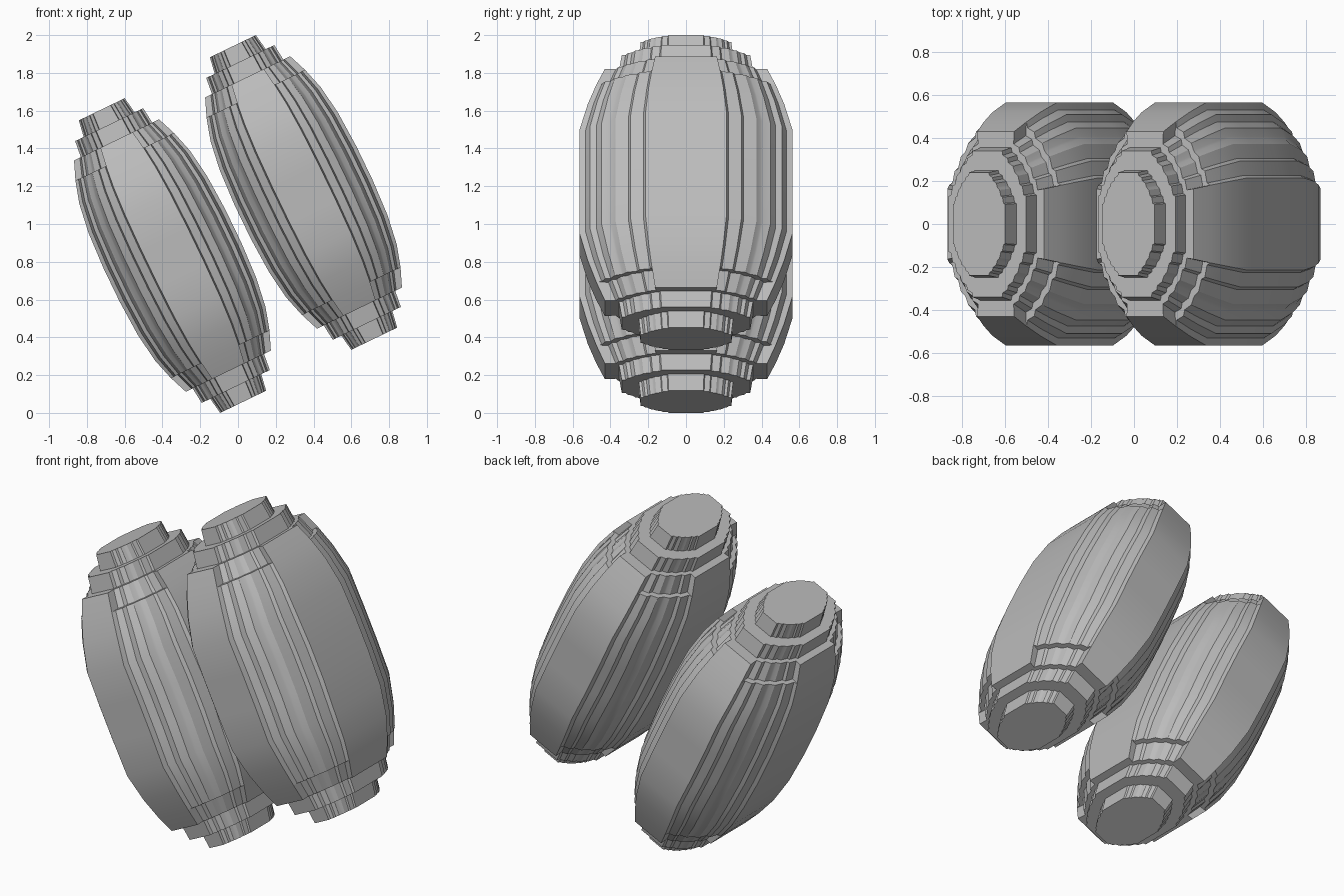
import bpy, bmesh, math

if "Cube" in bpy.data.objects:
    bpy.data.objects.remove(bpy.data.objects["Cube"])

grey = bpy.data.materials.new("plain grey")
grey.use_nodes = True
grey.diffuse_color = (0.5, 0.5, 0.5, 1)
grey.node_tree.nodes["Principled BSDF"].inputs["Base Color"].default_value = (0.5, 0.5, 0.5, 1)

# Toothed corner of the unit cross-section, up to its diagonal
TEETH = [(1, .38), (.94, .40), (.90, .52), (.84, .54), (.79, .66), (.72, .70)]

# Half of the length: distance along the axis, half width, half depth, corner trim
HALF = [(.86, .135, .24, 1), (.77, .15, .25, 1),
        (.77, .20, .34, 1), (.68, .21, .355, 1),
        (.68, .25, .43, .92), (.58, .29, .475, .92),
        (.58, .29, .475, 1), (.46, .325, .52, 1),
        (.30, .348, .565, 1), (.10, .358, .565, 1)]


def section(half_x, half_y, trim):
    """Stepped oval outline, running once around the axis."""
    corner = [(1, TEETH[0][1])] + [(x * trim, y * trim) for x, y in TEETH[1:]]
    quarter = corner + [(y, x) for x, y in reversed(corner)]
    left = [(-x, y) for x, y in reversed(quarter)]
    upper = quarter + left
    outline = upper + [(-x, -y) for x, y in upper]
    return [(x * half_x, y * half_y) for x, y in outline]


def stepped_pod(name, x, z):
    """Loft the outlines from end to end, with ledges between the tiers."""
    stations = [(-a, w, d, t) for a, w, d, t in HALF] + HALF[::-1]
    bm = bmesh.new()
    rings = [[bm.verts.new((px, py, a)) for px, py in section(w, d, t)]
             for a, w, d, t in stations]
    for low, high in zip(rings, rings[1:]):
        n = len(low)
        for i in range(n):
            j = (i + 1) % n
            bm.faces.new((low[i], low[j], high[j], high[i]))
    bm.faces.new(rings[0][::-1])
    bm.faces.new(rings[-1])
    bmesh.ops.remove_doubles(bm, verts=bm.verts, dist=0.0001)
    bmesh.ops.recalc_face_normals(bm, faces=bm.faces)
    mesh = bpy.data.meshes.new(name)
    bm.to_mesh(mesh)
    bm.free()
    mesh.materials.append(grey)
    pod = bpy.data.objects.new(name, mesh)
    bpy.context.collection.objects.link(pod)
    pod.location = (x, 0, z)
    pod.rotation_euler.y = math.radians(-25.8)
    bpy.ops.object.select_all(action="DESELECT")
    pod.select_set(True)
    bpy.context.view_layer.objects.active = pod
    bpy.ops.object.shade_smooth_by_angle(angle=math.radians(25))


# Two matching tilted pods, the left one higher
stepped_pod("right_pod", -.347, .833)
stepped_pod("left_pod", .347, 1.167)
